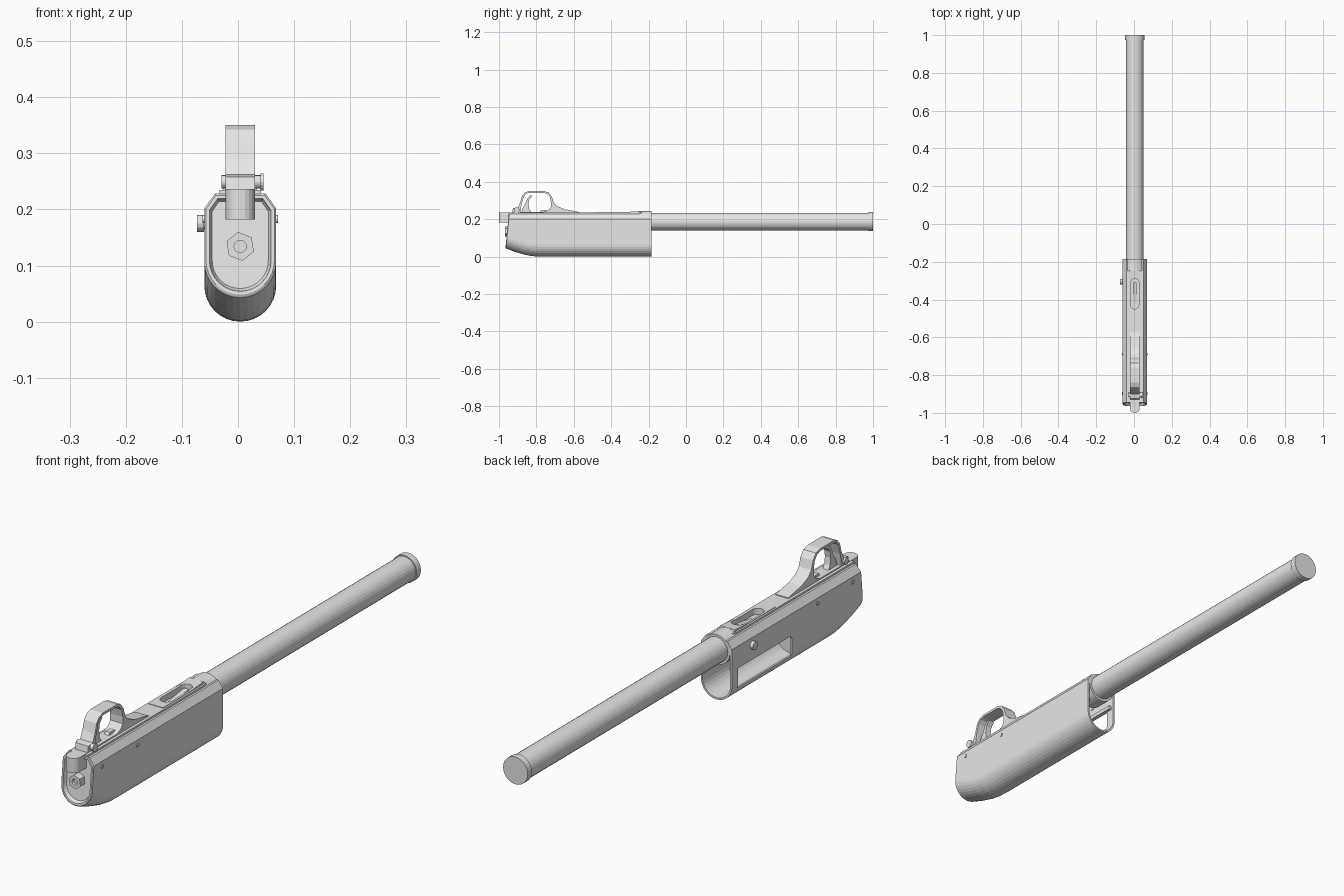
import bpy, bmesh, math
from mathutils import Matrix, Vector

if "Cube" in bpy.data.objects:
    bpy.data.objects.remove(bpy.data.objects["Cube"])

CX = 0.004      # centre line of the body
HALF = 0.064    # half width of the body
BORE = 0.187    # height of the tube axis
REAR = -0.185   # rear end of the body

metal = bpy.data.materials.new("grey metal")
metal.use_nodes = True
metal.diffuse_color = (0.8, 0.8, 0.8, 1)
metal.node_tree.nodes["Principled BSDF"].inputs["Base Color"].default_value = (0.8, 0.8, 0.8, 1)


def finish(name, bm):
    bmesh.ops.recalc_face_normals(bm, faces=bm.faces)
    mesh = bpy.data.meshes.new(name)
    bm.to_mesh(mesh)
    bm.free()
    mesh.materials.append(metal)
    obj = bpy.data.objects.new(name, mesh)
    bpy.context.collection.objects.link(obj)
    return obj


def loft(name, rings):
    """Closed skin through rings that share one point count."""
    bm = bmesh.new()
    rows = [[bm.verts.new(p) for p in ring] for ring in rings]
    n = len(rows[0])
    for a, b in zip(rows, rows[1:]):
        for i in range(n):
            j = (i + 1) % n
            bm.faces.new((a[i], a[j], b[j], b[i]))
    bm.faces.new(rows[0])
    bm.faces.new(rows[-1])
    return finish(name, bm)


def side_prism(name, outline, half):
    """Side outline (y, z) made thick across x."""
    return loft(name, [[(CX + s * half, y, z) for y, z in outline] for s in (-1, 1)])


def plan_prism(name, outline, low, high):
    """Plan outline (x, y) made thick in z."""
    return loft(name, [[(CX + x, y, z) for x, y in outline] for z in (low, high)])


def cylinder(name, axis, start, end, radius, sides=24, turn=0.0):
    start, end = Vector(start), Vector(end)
    rot = Matrix.Rotation(math.pi / 2, 4, "Y" if axis == "x" else "X")
    bm = bmesh.new()
    bmesh.ops.create_cone(bm, cap_ends=True, segments=sides, radius1=radius,
                          radius2=radius, depth=(end - start).length,
                          matrix=Matrix.Translation((start + end) / 2) @ rot @ Matrix.Rotation(turn, 4, "Z"))
    return finish(name, bm)


def carve(obj, *cutters):
    bpy.context.view_layer.objects.active = obj
    for cutter in cutters:
        mod = obj.modifiers.new("cut", "BOOLEAN")
        mod.operation = "DIFFERENCE"
        mod.solver = "EXACT"
        mod.object = cutter
        bpy.ops.object.modifier_apply(modifier=mod.name)
        bpy.data.objects.remove(cutter)


def stadium(radius, y0, y1, steps=8):
    pts = []
    for cy, base in ((y1 - radius, 0), (y0 + radius, math.pi)):
        for i in range(steps + 1):
            a = base + math.pi * i / steps
            pts.append((radius * math.cos(a), cy + radius * math.sin(a)))
    return pts


def section(y, bottom, inset=0.0, slant=0.0, top=0.228):
    """Body cross-section: round underside, flat sides, chamfered top."""
    r = HALF - inset
    pts = []
    for i in range(17):
        a = math.pi + math.pi * i / 16
        pts.append((r * math.cos(a), bottom + HALF + r * math.sin(a)))
    pts += [(r, top - 0.026 - inset * 0.4), (0.045 - inset * 0.5, top - inset),
            (inset * 0.5 - 0.045, top - inset), (-r, top - 0.026 - inset * 0.4)]
    return [(CX + x, y + slant * (z - 0.05), z) for x, z in pts]


# Body: swept-up front end with a rimmed, recessed front panel
body = loft("receiver_body", [
    section(-0.951, 0.045, 0.014, 0.1),
    section(-0.957, 0.045, 0.011, 0.1),
    section(-0.965, 0.045, 0.009, 0.1),
    section(-0.965, 0.045, 0.003, 0.1),
    section(-0.962, 0.043, 0.0, 0.1),
    section(-0.91, 0.024, 0.0, 0.05),
    section(-0.86, 0.009),
    section(-0.82, 0.002),
    section(-0.78, 0.0),
    section(REAR, 0.0)])

# Hollow rear, side port and top pocket
cavity = loft("cavity", [section(-0.62, 0.0, 0.007, top=0.213),
                         section(-0.15, 0.0, 0.007, top=0.213)])
port = loft("port", [[(x, y, z) for y, z in ((-0.54, 0.045), (-0.22, 0.045), (-0.22, 0.12), (-0.53, 0.12), (-0.54, 0.11))]
                     for x in (-0.1, -0.02)])
pocket = plan_prism("pocket", stadium(0.022, -0.45, -0.29), 0.214, 0.3)
carve(body, cavity, port, pocket)

# Rails inside the hollow
for side, label in ((1, "left"), (-1, "right")):
    x0, x1 = CX + side * 0.046, CX + side * 0.06
    loft(label + "_inner_rail", [[(x0, y, 0.118), (x1, y, 0.118), (x1, y, 0.132), (x0, y, 0.132)]
                                 for y in (-0.6, -0.195)])

# Tube, its end cap and the collar it seats in
cylinder("long_tube", "y", (CX, -0.25, BORE), (CX, 0.98, BORE), 0.047, 28)
cylinder("tube_end_cap", "y", (CX, 0.975, BORE), (CX, 1.0, BORE), 0.051, 28)
cylinder("tube_collar", "y", (CX, -0.25, BORE), (CX, REAR, BORE), 0.056, 28)

# Raised top plate with an oval pocket and a ramped lever
plate = plan_prism("top_plate", [(-0.037, -0.945), (0.037, -0.945), (0.037, -0.25), (0.03, -0.235),
                                 (-0.03, -0.235), (-0.037, -0.25)], 0.22, 0.235)
carve(plate, plan_prism("pocket", stadium(0.022, -0.45, -0.29), 0.2, 0.3))
ramp = side_prism("rear_ramp", [(-0.49, 0.232), (-0.49, 0.237), (-0.33, 0.237), (-0.25, 0.243), (-0.245, 0.232)], 0.03)
carve(ramp, plan_prism("pocket", stadium(0.022, -0.45, -0.29), 0.2, 0.3))
side_prism("pocket_lever", [(-0.43, 0.212), (-0.31, 0.212), (-0.31, 0.232), (-0.36, 0.224)], 0.01)

# Finger guard loop
guard = side_prism("finger_guard", [
    (-0.93, 0.232), (-0.925, 0.258), (-0.9, 0.262), (-0.886, 0.29), (-0.876, 0.325), (-0.862, 0.342),
    (-0.84, 0.35), (-0.76, 0.35), (-0.735, 0.343), (-0.718, 0.322), (-0.708, 0.29), (-0.69, 0.27),
    (-0.65, 0.253), (-0.6, 0.244), (-0.572, 0.238), (-0.572, 0.232)], 0.026)
carve(guard, side_prism("guard_hole", [
    (-0.885, 0.239), (-0.878, 0.285), (-0.867, 0.322), (-0.855, 0.336), (-0.84, 0.341), (-0.762, 0.341),
    (-0.742, 0.335), (-0.728, 0.318), (-0.722, 0.29), (-0.722, 0.265), (-0.735, 0.248), (-0.76, 0.239)], 0.1))

# Curved finger lever and small catch inside the loop
side_prism("finger_lever", [
    (-0.882, 0.232), (-0.872, 0.262), (-0.858, 0.285), (-0.848, 0.31), (-0.832, 0.327), (-0.822, 0.325),
    (-0.838, 0.305), (-0.842, 0.28), (-0.838, 0.255), (-0.825, 0.232)], 0.012)
side_prism("catch", [(-0.785, 0.232), (-0.775, 0.248), (-0.745, 0.248), (-0.735, 0.232)], 0.01)

# Cross button through the guard
cylinder("cross_button", "x", (CX - 0.033, -0.905, 0.249), (CX + 0.036, -0.905, 0.249), 0.012, 16)
cylinder("cross_button_head", "x", (CX + 0.036, -0.905, 0.249), (CX + 0.041, -0.905, 0.249), 0.015, 16)

# Cross pins
for y, label in ((-0.897, "front"), (-0.69, "rear")):
    cylinder(label + "_cross_pin", "x", (CX - 0.067, y, 0.183), (CX + 0.067, y, 0.183), 0.007, 12)

# Side button
cylinder("side_button_stem", "x", (-0.064, -0.305, 0.175), (-0.05, -0.305, 0.175), 0.011, 16)
cylinder("side_button", "x", (-0.073, -0.305, 0.175), (-0.061, -0.305, 0.175), 0.015, 12)

# Round-nosed front lug
plan_prism("front_lug", [p for p in stadium(0.026, -1.0, -0.88, 10)], 0.182, 0.236)

# Hexagonal nut on the front panel
nut = cylinder("front_nut", "y", (CX, -0.969, 0.134), (CX, -0.94, 0.134), 0.026, 6, 0.15)
carve(nut, cylinder("nut_hole", "y", (CX, -0.99, 0.134), (CX, -0.957, 0.134), 0.011, 16))
